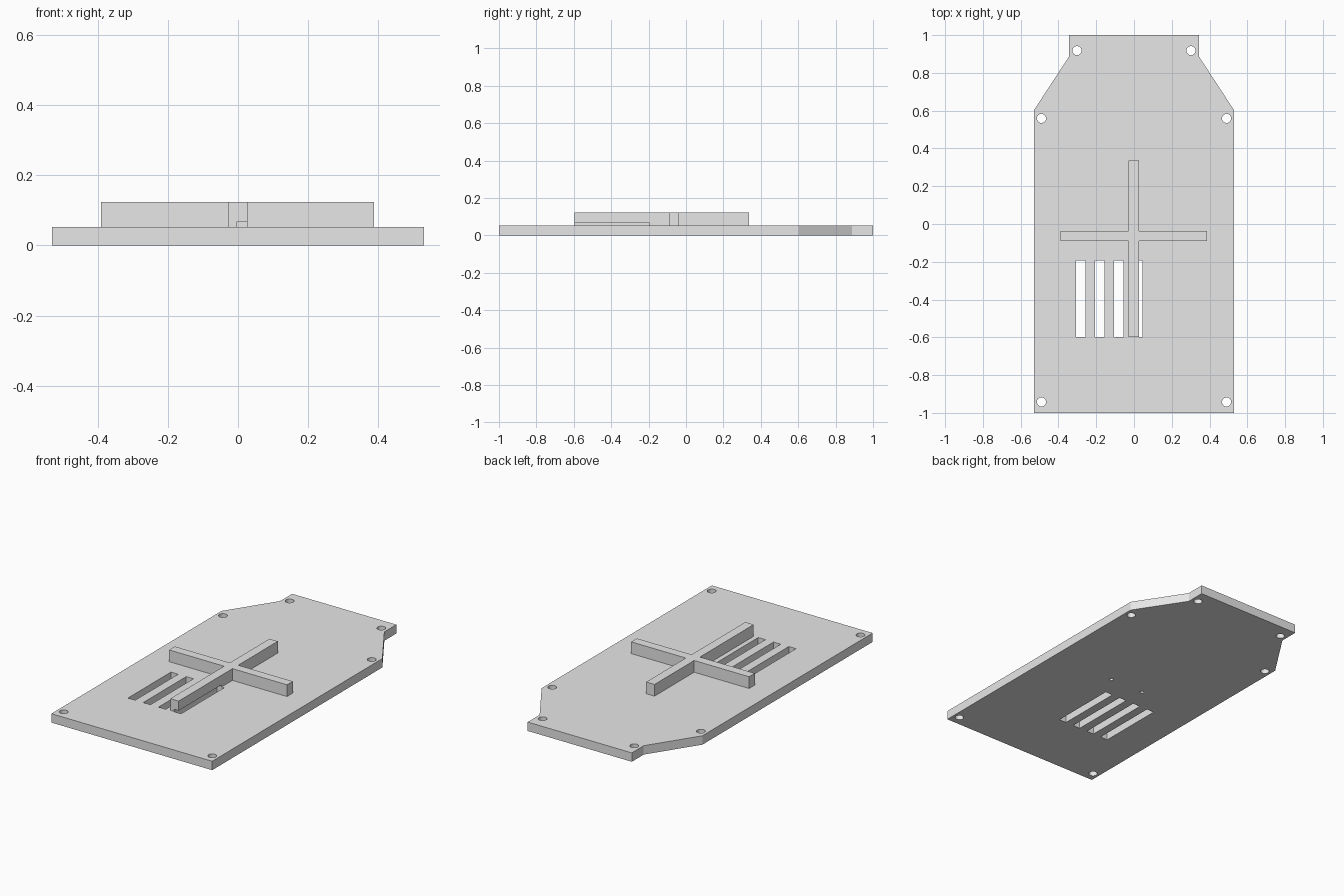
import bpy
import bmesh
import math

cube = bpy.data.objects.get("Cube")
if cube:
    bpy.data.objects.remove(cube, do_unlink=True)

PLATE_TOP = 0.053
CROSS_TOP = 0.123
NOTCH_TOP = 0.066

grey = bpy.data.materials.new("light_grey")
grey.use_nodes = True
grey.diffuse_color = (0.8, 0.8, 0.8, 1)
grey.node_tree.nodes["Principled BSDF"].inputs["Base Color"].default_value = (0.8, 0.8, 0.8, 1)


def prism(bm, outline, z0, z1):
    """Extrude a counter-clockwise outline from z0 up to z1."""
    low = [bm.verts.new((x, y, z0)) for x, y in outline]
    high = [bm.verts.new((x, y, z1)) for x, y in outline]
    bm.faces.new(low[::-1])
    bm.faces.new(high)
    for i in range(len(low)):
        j = (i + 1) % len(low)
        bm.faces.new((low[i], low[j], high[j], high[i]))


def rect(x0, x1, y0, y1):
    return [(x0, y0), (x1, y0), (x1, y1), (x0, y1)]


def circle(x, y, r, n=32):
    return [(x + r * math.cos(math.tau * i / n), y + r * math.sin(math.tau * i / n))
            for i in range(n)]


def make_object(name, bm):
    mesh = bpy.data.meshes.new(name)
    bm.to_mesh(mesh)
    bm.free()
    mesh.materials.append(grey)
    obj = bpy.data.objects.new(name, mesh)
    bpy.context.scene.collection.objects.link(obj)
    return obj


# Base plate with tapered shoulders and a narrow back tab
right_half = [(0.53, -1), (0.53, 0.602), (0.343, 0.888), (0.343, 1)]
bm = bmesh.new()
prism(bm, right_half + [(-x, y) for x, y in reversed(right_half)], 0, PLATE_TOP)
base_plate = make_object("base_plate", bm)

# Raised cross standing on the plate
xl, xr, yf, yb = -0.028, 0.027, -0.091, -0.037
front, back, left, right = -0.597, 0.336, 0.387, -0.39
bm = bmesh.new()
prism(bm, [(xl, front), (xr, front), (xr, yf), (left, yf), (left, yb), (xr, yb),
           (xr, back), (xl, back), (xl, yb), (right, yb), (right, yf), (xl, yf)],
      PLATE_TOP, CROSS_TOP)
raised_cross = make_object("raised_cross", bm)

# Cutter: vent slots, mounting holes and small blind holes under the cross arms
bm = bmesh.new()
for i in range(4):
    x = -0.306 + 0.1007 * i
    prism(bm, rect(x, x + 0.048, -0.599, -0.194), -0.05, NOTCH_TOP)
for side in (-1, 1):
    for x, y in ((0.49, -0.942), (0.49, 0.559), (0.302, 0.918)):
        prism(bm, circle(side * x, y, 0.024), -0.05, 0.2)
    prism(bm, circle(side * 0.112, -0.064, 0.011), -0.05, NOTCH_TOP)
cutter = make_object("hole_cutter", bm)
cutter.hide_render = True

# Cut both parts and keep the finished meshes
for part in (base_plate, raised_cross):
    mod = part.modifiers.new("holes", "BOOLEAN")
    mod.operation = "DIFFERENCE"
    mod.solver = "EXACT"
    mod.object = cutter
    graph = bpy.context.evaluated_depsgraph_get()
    finished = bpy.data.meshes.new_from_object(part.evaluated_get(graph))
    part.modifiers.clear()
    part.data = finished

bpy.data.objects.remove(cutter, do_unlink=True)
